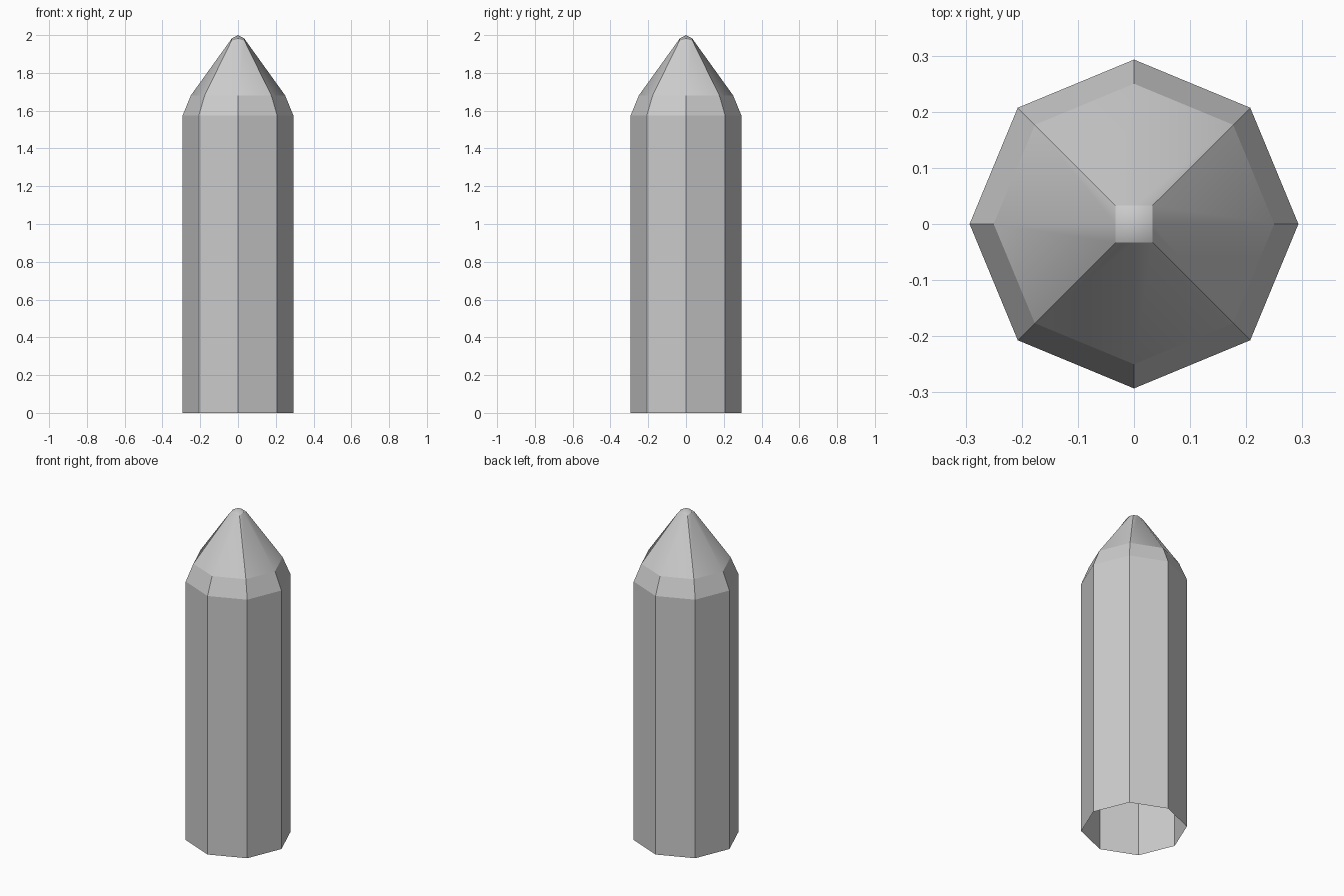
import bpy, bmesh, math

if "Cube" in bpy.data.objects:
    bpy.data.objects.remove(bpy.data.objects["Cube"])

SIDES = 8
bm = bmesh.new()


def ring(axis_r, axis_z, diag_r, diag_z):
    """Eight points, alternating between axis and diagonal directions."""
    verts = []
    for i in range(SIDES):
        a = i * math.tau / SIDES
        r, z = (diag_r, diag_z) if i % 2 else (axis_r, axis_z)
        verts.append(bm.verts.new((r * math.cos(a), r * math.sin(a), z)))
    return verts


def bridge(low, high, smooth):
    for i in range(SIDES):
        j = (i + 1) % SIDES
        bm.faces.new((low[i], low[j], high[j], high[i])).smooth = smooth


# Octagonal shell, open at the bottom
base = ring(0.293, 0, 0.293, 0)
shoulder = ring(0.293, 1.575, 0.293, 1.575)
collar = ring(0.25, 1.68, 0.25, 1.68)
# Square ring just under the tip
neck = ring(0.033, 1.982, 0.047, 1.973)
tip = bm.verts.new((0, 0, 2.0))

bridge(base, shoulder, False)
bridge(shoulder, collar, False)
bridge(collar, neck, True)

# Blunt rounded tip, four square patches
for i in range(1, SIDES, 2):
    p, q, r = neck[i - 1], neck[i], neck[(i + 1) % SIDES]
    bm.faces.new((p, q, r, tip)).smooth = True

# Crisp diagonal ridges and rims around the smooth cone
for i in range(SIDES):
    j = (i + 1) % SIDES
    pairs = [(collar[i], collar[j]), (neck[i], neck[j])]
    if i % 2:
        pairs.append((collar[i], neck[i]))
    for pair in pairs:
        bm.edges.get(pair).smooth = False

mesh = bpy.data.meshes.new("pointed_post")
bm.to_mesh(mesh)
bm.free()
post = bpy.data.objects.new("pointed_post", mesh)
bpy.context.collection.objects.link(post)
